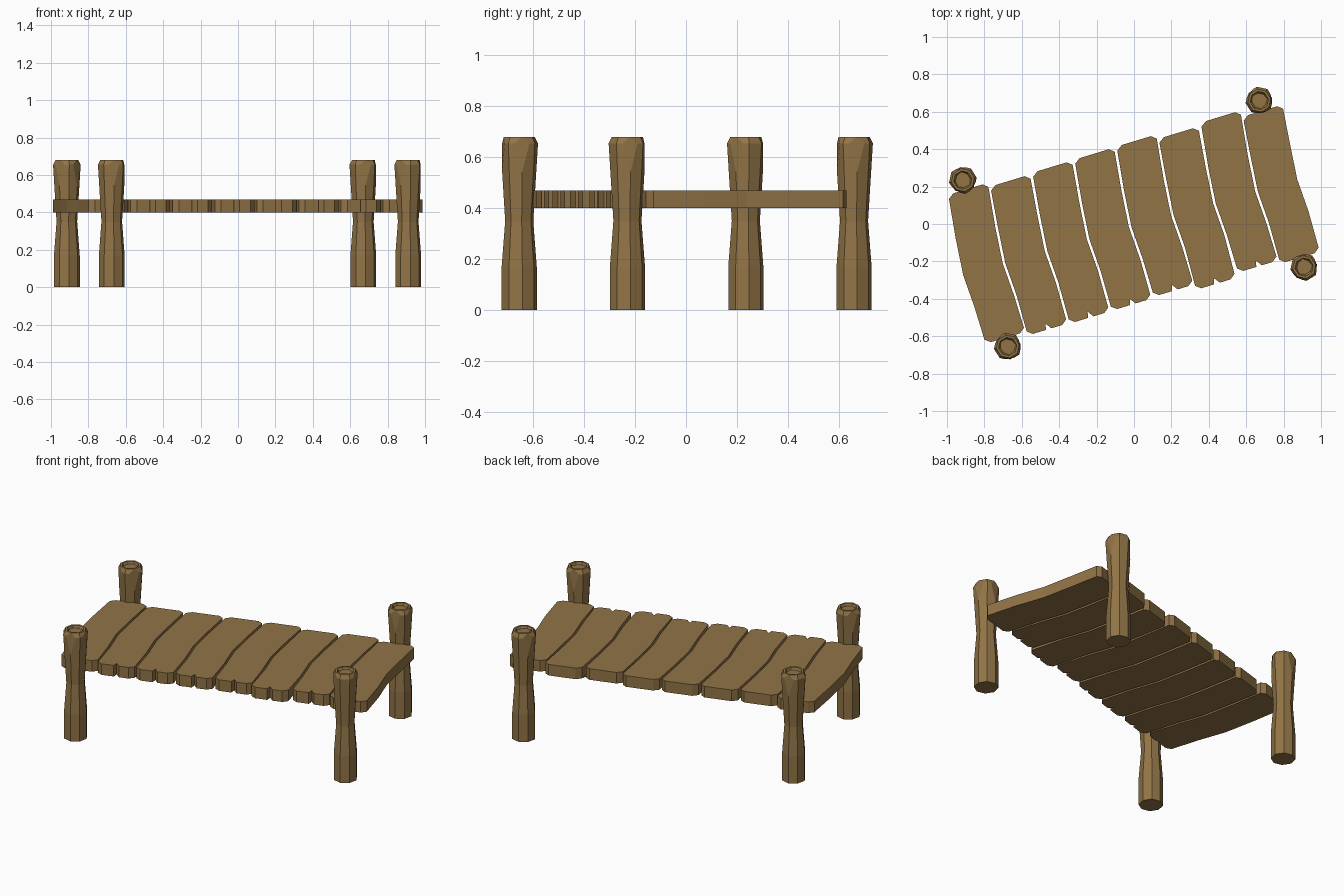
import bpy, bmesh, math
from mathutils import Vector

if "Cube" in bpy.data.objects:
    bpy.data.objects.remove(bpy.data.objects["Cube"], do_unlink=True)

wood = bpy.data.materials.new("brown_wood")
wood.use_nodes = True
COLOR = (0.285, 0.174, 0.062, 1)
wood.diffuse_color = COLOR
wood.node_tree.nodes["Principled BSDF"].inputs["Base Color"].default_value = COLOR


def finish(name, bm):
    bmesh.ops.recalc_face_normals(bm, faces=bm.faces)
    mesh = bpy.data.meshes.new(name)
    bm.to_mesh(mesh)
    bm.free()
    mesh.materials.append(wood)
    obj = bpy.data.objects.new(name, mesh)
    bpy.context.collection.objects.link(obj)
    return obj


# Wavy seam between planks, from back to front, repeated along the deck
SEAM = [Vector(p) for p in ((-0.775, 0.20), (-0.735, -0.015), (-0.695, -0.21),
                            (-0.635, -0.38), (-0.575, -0.596))]
STEP = Vector((0.225, 0.064))
GAP = Vector((0.007, 0))
BOTTOM, TOP = 0.40, 0.47


def edge(k, gap, back, front):
    pts = [p + STEP * k + gap for p in SEAM]
    pts[0].y += back
    pts[-1].y += front
    return pts


def end_points(a, a_next, b, b_next, notch):
    """Plank end running from side a to side b, with clipped corners."""
    pts = [a + (a_next - a).normalized() * 0.022, a.lerp(b, 0.13)]
    if notch:
        pts += [a.lerp(b, 0.46), a.lerp(b, 0.48) + Vector((-0.006, 0.032)), a.lerp(b, 0.60)]
    return pts + [b.lerp(a, 0.13), b + (b_next - b).normalized() * 0.022]


def plank(index, back, front):
    left = edge(index - 1, GAP, back, front)
    right = edge(index, -GAP, back, front)
    outline = left[1:-1]
    outline += end_points(left[-1], left[-2], right[-1], right[-2], 0 < index < 7)
    outline += right[-2:0:-1]
    outline += end_points(right[0], right[1], left[0], left[1], False)
    bm = bmesh.new()
    face = bm.faces.new([bm.verts.new((p.x, p.y, BOTTOM)) for p in outline])
    new = bmesh.ops.extrude_face_region(bm, geom=[face])["geom"]
    bmesh.ops.translate(bm, vec=(0, 0, TOP - BOTTOM),
                        verts=[v for v in new if isinstance(v, bmesh.types.BMVert)])
    finish(f"deck_plank_{index + 1}", bm)


# Small length differences at the back and front end of each plank
ENDS = [(0.02, 0.02), (0, 0), (0.01, 0), (0.016, 0.005),
        (0.022, 0.016), (0, -0.012), (0.022, 0.017), (-0.01, 0)]
for i, (back, front) in enumerate(ENDS):
    plank(i, back, front)


# Waisted eight-sided posts with chipped corners and a sunken top
SIDES = 8
PROFILE = [(0.070, 0), (0.070, 0.17), (0.056, 0.35), (0.075, 0.655), (0.062, 0.68)]


def corner(k):
    a = math.radians(10) + math.tau * k / SIDES
    return Vector((math.cos(a), math.sin(a), 0))


def post(name, x, y, chips):
    bm = bmesh.new()
    rings = [[bm.verts.new(corner(k) * r + Vector((0, 0, z))) for k in range(SIDES)]
             for r, z in PROFILE]
    for low, high in zip(rings, rings[1:]):
        for k in range(SIDES):
            n = (k + 1) % SIDES
            bm.faces.new((low[k], low[n], high[n], high[k]))
    bm.faces.new(rings[0][::-1])
    bm.faces.new(rings[-1])
    # chips: steep slices off the upper corners
    for k in chips:
        out = corner(k)
        cut = bmesh.ops.bisect_plane(
            bm, geom=bm.verts[:] + bm.edges[:] + bm.faces[:],
            plane_co=out * 0.0675 + Vector((0, 0, 0.55)),
            plane_no=out + Vector((0, 0, 0.045)), clear_outer=True)["geom_cut"]
        bmesh.ops.holes_fill(bm, edges=[e for e in cut if isinstance(e, bmesh.types.BMEdge)])
    # sunken centre
    bm.normal_update()
    cap = max(bm.faces, key=lambda f: f.calc_center_median().z)
    bmesh.ops.inset_region(bm, faces=[cap], thickness=0.012)
    bmesh.ops.inset_region(bm, faces=[cap], thickness=0.010, depth=-0.014)
    finish(name, bm).location = (x, y, 0)


post("back_right_post", -0.915, 0.235, (5, 7, 2))
post("back_left_post", 0.67, 0.66, (6, 0, 3))
post("front_left_post", 0.91, -0.23, (5, 0, 2))
post("front_right_post", -0.675, -0.655, (6, 0, 3))
